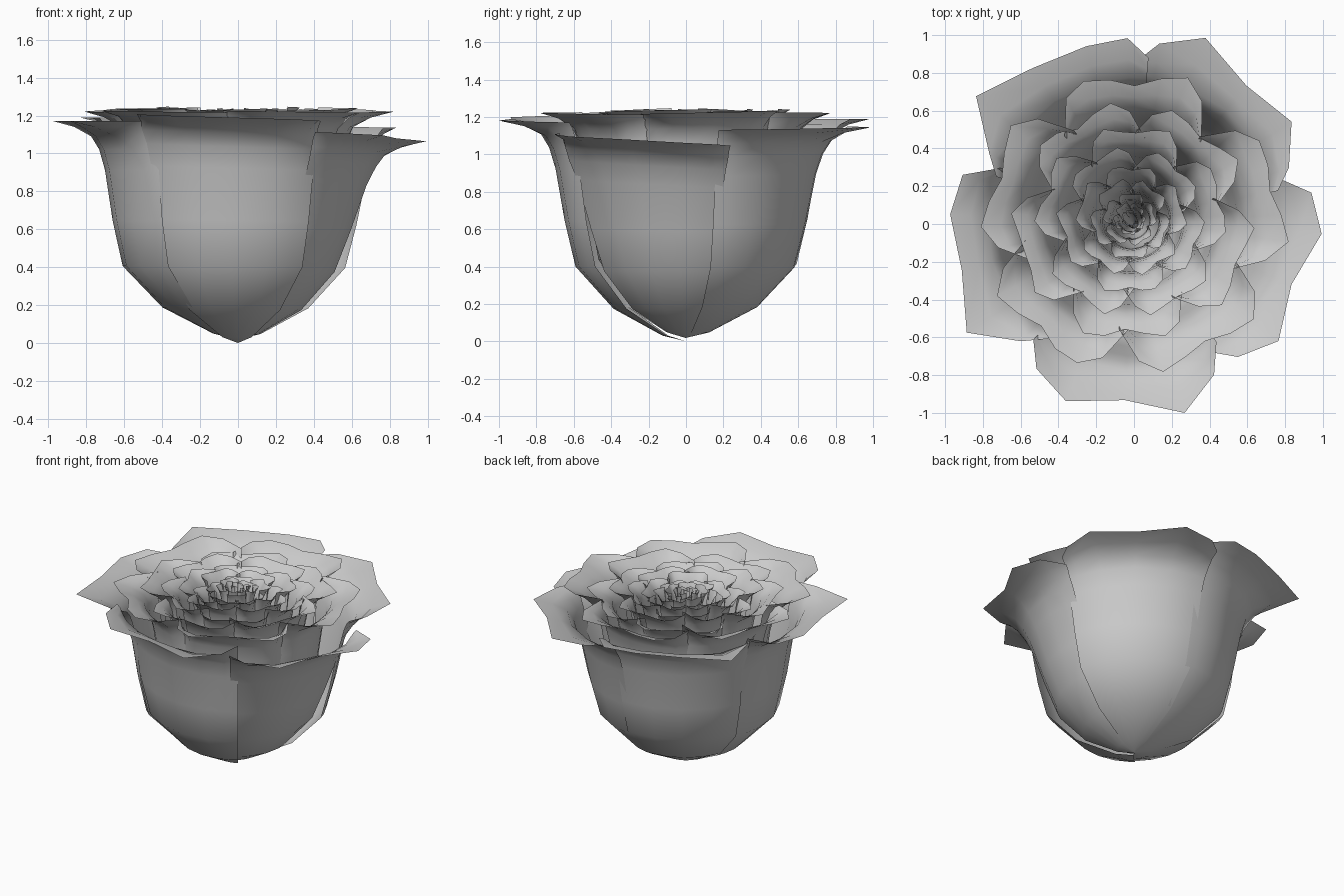
import bpy, math, random

if "Cube" in bpy.data.objects:
    bpy.data.objects.remove(bpy.data.objects["Cube"])

random.seed(4)

# petal side profile (radius, height) for unit reach and the column angles across one petal
WALL = [(0.0, 0.02), (0.13, 0.05), (0.40, 0.19), (0.61, 0.41), (0.67, 0.65),
        (0.72, 0.92), (0.755, 1.03), (0.80, 1.10)]
OUT_COLS = [-38, -31, -18, 0, 18, 31, 38]
IN_COLS = [-39, -29, -20, -10, 0, 10, 20, 29, 39]


def petal(name, angle, reach, top, tilt, cols, rim, center, base=0.0, waist=1.0):
    """One petal: cupped wall with a flared lip whose radii are given by rim."""
    verts, faces = [], []
    n = len(cols)
    zs = (top - base) / 1.18
    rows = []
    for r, z in WALL:
        w = waist + (1 - waist) * max(0, min(1, (z - 0.4) / 0.65))
        lim = 0.80 + 0.15 * r / 0.80            # keeps the wall inside the lip outline
        rows.append([(min(r * reach * w, q * lim * (r / 0.80) ** 0.25), base + z * zs) for q in rim])
    wall_top = [r for r, _ in rows[-1]]
    rows.append([(a + (q - a) * 0.45, base + 1.15 * zs) for a, q in zip(wall_top, rim)])
    rows.append([(q, top) for q in rim])
    for row in rows:
        for c, (r, z) in zip(cols, row):
            a = math.radians(angle + c)
            k = max(0, (z - 0.4) / 0.8)
            verts.append((center[0] * k + r * math.cos(a), center[1] * k + r * math.sin(a),
                          z + tilt * k * c / 39))
    for j in range(len(rows) - 1):
        for i in range(n - 1):
            a = j * n + i
            faces.append((a, a + 1, a + n + 1, a + n))
    me = bpy.data.meshes.new(name)
    me.from_pydata(verts, [], faces)
    me.update()
    for p in me.polygons:
        p.use_smooth = True
    ob = bpy.data.objects.new(name, me)
    bpy.context.collection.objects.link(ob)


# outer ring: angle, lip height, sideways tilt, waist, lip radii
OUTER = [
    (-93, 1.19, -0.02, 1.0, [.80, .91, .99, .92, 1.02, .89, .75]),
    (-21, 1.08, -0.04, 0.86, [.78, .88, .97, .88, .98, .94, .80]),
    (51, 1.14, 0.01, 0.98, [.77, .86, .98, .93, 1.04, .95, .85]),
    (123, 1.19, 0.0, 1.0, [.87, .97, .96, .97, 1.06, .84, .76]),
    (195, 1.17, 0.0, 1.03, [.75, .93, .96, .93, 1.04, .85, .75]),
]
for i, (ang, top, tilt, waist, rim) in enumerate(OUTER):
    petal(f"outer_petal_{i + 1}", ang, 0.97, top, tilt, OUT_COLS, [q * 1.015 for q in rim],
          (0, 0), 0.0 if i else -0.02, waist)

# inner rings: alternating by half a petal, shrinking toward the heart
LIP = [.72, .92, 1.02, .97, .92, .96, 1.01, .92, .72]
REACH = [.80, .63, .50, .385, .29, .21, .14, .085, .045]
for k, R in enumerate(REACH):
    for i in range(5):
        ang = (-57 if k % 2 == 0 else -93) + 72 * i + random.uniform(-3, 3)
        rim = [R * f * random.uniform(.98, 1.02) for f in LIP]
        top = 1.215 + random.uniform(-.015, .02)
        s = 1 - R
        petal(f"inner_petal_{k + 1}_{i + 1}", ang, R * 0.96, top, random.uniform(-.015, .015),
              IN_COLS, rim, (-0.025 * s, 0.03 * s), 0.02 + 0.005 * k)
